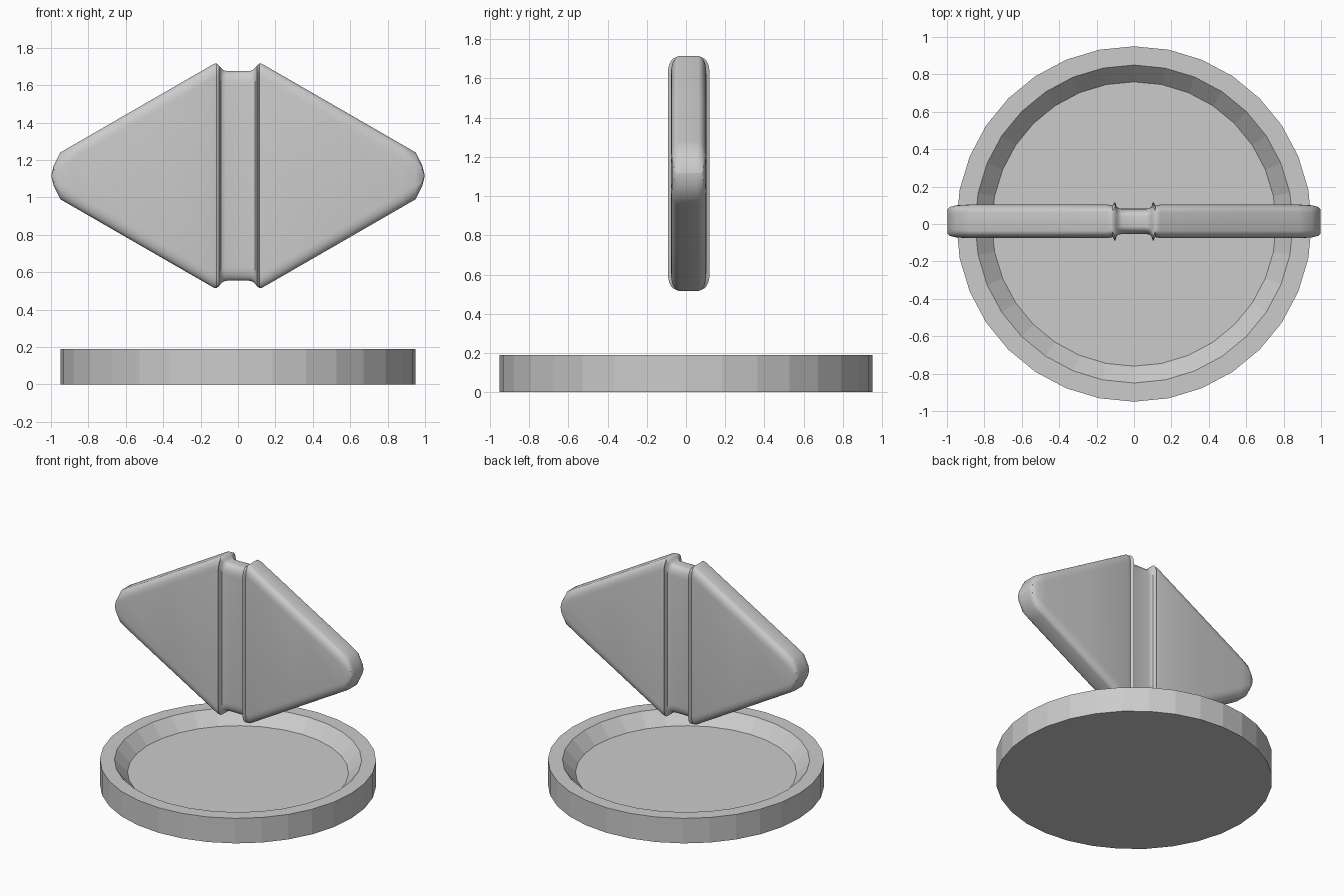
import bpy, bmesh
from math import sin, cos, pi, radians

if "Cube" in bpy.data.objects:
    bpy.data.objects.remove(bpy.data.objects["Cube"])


def finish(name, bm):
    bmesh.ops.recalc_face_normals(bm, faces=bm.faces)
    mesh = bpy.data.meshes.new(name)
    bm.to_mesh(mesh)
    bm.free()
    ob = bpy.data.objects.new(name, mesh)
    bpy.context.collection.objects.link(ob)
    return ob


def loft(name, rings):
    """Skin a list of point rings and cap both ends."""
    bm = bmesh.new()
    loops = [[bm.verts.new(p) for p in ring] for ring in rings]
    n = len(loops[0])
    for a, b in zip(loops, loops[1:]):
        for i in range(n):
            j = (i + 1) % n
            bm.faces.new((a[i], a[j], b[j], b[i]))
    bm.faces.new(loops[0])
    bm.faces.new(loops[-1])
    return finish(name, bm)


# Round base dish: flat-sided, with a sloped recess
SIDES = 32
profile = [(0.95, 0.0), (0.95, 0.19), (0.85, 0.19), (0.76, 0.096)]
loft("base_dish", [[(r * cos(2 * pi * i / SIDES), r * sin(2 * pi * i / SIDES), z)
                    for i in range(SIDES)] for r, z in profile])

# Floating diamond: rounded-rectangle sections (x, half height, half thickness)
CY, CZ = 0.014, 1.115
half = [(0.0, 0.56, 0.068), (0.065, 0.561, 0.068), (0.08, 0.567, 0.07),
        (0.092, 0.578, 0.077), (0.102, 0.59, 0.106), (0.114, 0.6, 0.084),
        (0.125, 0.6, 0.086), (0.14, 0.592, 0.09), (0.5, 0.3846, 0.09),
        (0.88, 0.1654, 0.09), (0.95, 0.125, 0.086), (0.985, 0.055, 0.077),
        (0.998, 0.004, 0.065)]
sections = [(-x, h, t) for x, h, t in reversed(half[1:])] + half


def section(x, h, t):
    cz, cy, steps = min(0.075, h * 0.6), 0.04, 5
    arc = [(t - cy * (1 - cos(a)), h - cz * (1 - sin(a)))
           for a in (pi / 2 * k / steps for k in range(steps + 1))]
    ring = arc + [(-y, z) for y, z in reversed(arc)]
    ring += [(-y, -z) for y, z in ring]
    return [(x, CY + y, CZ + z) for y, z in ring]


diamond = loft("grooved_diamond", [section(*s) for s in sections])
bpy.context.view_layer.objects.active = diamond
diamond.select_set(True)
bpy.ops.object.shade_smooth_by_angle(angle=radians(35))
